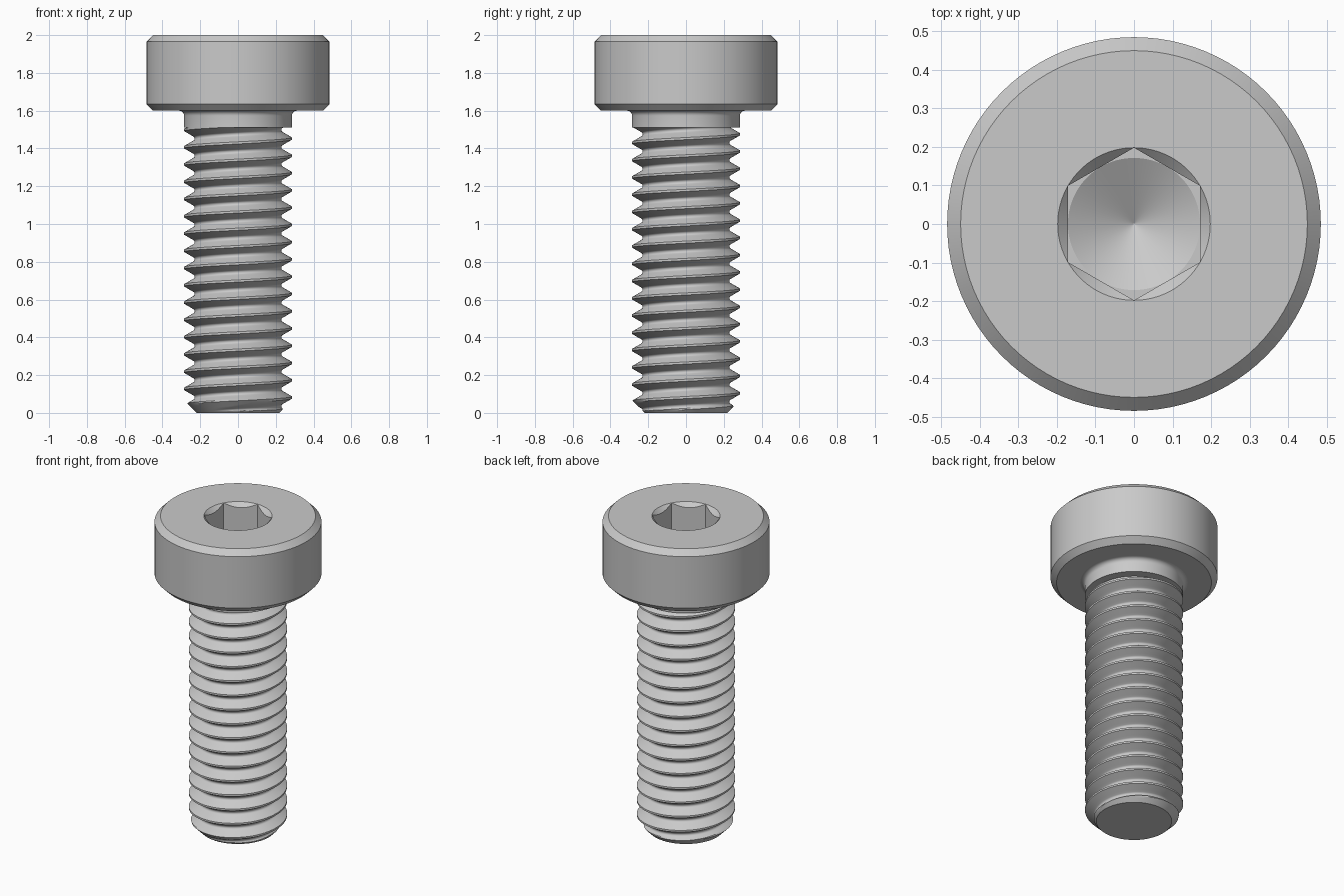
import bpy, bmesh
from math import sin, cos, pi, radians, sqrt

if "Cube" in bpy.data.objects:
    bpy.data.objects.remove(bpy.data.objects["Cube"])

SEG = 96
SHANK_R, SHANK_Z, HEAD_Z = 0.2855, 1.51, 1.6
ANGLES = [2 * pi * j / SEG for j in range(SEG)]

# One plain steel colour
steel = bpy.data.materials.new("steel grey")
steel.use_nodes = True
color = (0.59, 0.59, 0.59, 1)
steel.diffuse_color = color
steel.node_tree.nodes["Principled BSDF"].inputs["Base Color"].default_value = color


def finish(name, bm):
    bmesh.ops.remove_doubles(bm, verts=bm.verts[:], dist=1e-5)
    bmesh.ops.recalc_face_normals(bm, faces=bm.faces[:])
    mesh = bpy.data.meshes.new(name)
    bm.to_mesh(mesh)
    bm.free()
    mesh.materials.append(steel)
    obj = bpy.data.objects.new(name, mesh)
    bpy.context.collection.objects.link(obj)
    bpy.ops.object.select_all(action="DESELECT")
    obj.select_set(True)
    bpy.context.view_layer.objects.active = obj
    bpy.ops.object.shade_smooth_by_angle(angle=radians(22))


def add_face(bm, verts):
    # Skip slivers whose corners coincide
    keep = []
    for v in verts:
        if all((v.co - k.co).length > 1e-5 for k in keep):
            keep.append(v)
    if len(keep) > 2:
        bm.faces.new(keep)


def loft(name, rings):
    """Join rings given as functions of angle returning (radius, z)."""
    bm = bmesh.new()
    rows = []
    for ring in rings:
        row = []
        for a in ANGLES:
            r, z = ring(a)
            row.append(bm.verts.new((r * cos(a), r * sin(a), z)))
        rows.append(row)
    for low, high in zip(rows, rows[1:]):
        for j in range(SEG):
            k = (j + 1) % SEG
            add_face(bm, (low[j], low[k], high[k], high[j]))
    finish(name, bm)


def circle(r, z):
    return lambda a: (r, z)


# Head with chamfered rims and a countersunk hexagonal socket
HEAD_R, BEVEL = 0.485, 0.035
FLAT_R, SOCKET_Z = 0.1715, 1.692
RIM_R = FLAT_R / cos(pi / 6)
CONE_SLOPE, CONE_TIP = 0.577, 0.003


def hex_radius(a):
    return FLAT_R / cos((a + pi / 6) % (pi / 3) - pi / 6)


def socket_edge(a):
    r = hex_radius(a)
    return r, 2 - (RIM_R - r)


loft("socket_head", [
    circle(SHANK_R, HEAD_Z),
    circle(HEAD_R - BEVEL, HEAD_Z),
    circle(HEAD_R, HEAD_Z + BEVEL),
    circle(HEAD_R, 2 - BEVEL),
    circle(HEAD_R - BEVEL, 2),
    circle(RIM_R, 2),
    socket_edge,
    lambda a: (hex_radius(a), SOCKET_Z),
    circle(FLAT_R, SOCKET_Z),
    circle(CONE_TIP, SOCKET_Z - (FLAT_R - CONE_TIP) * CONE_SLOPE),
    circle(0, SOCKET_Z - FLAT_R * CONE_SLOPE),
])

# Plain neck with a fillet under the head
FILLET = 0.027
neck = [circle(0, SHANK_Z), circle(SHANK_R, SHANK_Z)]
for i in range(7):
    t = pi / 2 * i / 6
    neck.append(circle(SHANK_R + FILLET * (1 - cos(t)),
                       HEAD_Z - FILLET * (1 - sin(t))))
loft("neck", neck)

# Right-handed 60 degree thread with flat crests and rounded roots
PITCH, START = 0.0914, -0.01
CREST = PITCH / 16
ROOT_HALF = PITCH / 8
FLANK = PITCH / 2 - CREST - ROOT_HALF
ROOT_ARC = PITCH * sqrt(3) / 12
ARC_CENTRE = SHANK_R - FLANK * sqrt(3) + ROOT_ARC / 2
TIP_R, TIP_SLOPE = 0.219, 1.0
half = [CREST + FLANK * i / 4 for i in range(5)]
half += [PITCH / 2 - ROOT_ARC * sin(pi / 12 * i) for i in (3, 2, 1, 0)]
offsets = [-s for s in reversed(half[:-1])] + half


def thread_radius(z, a):
    s = z - START - PITCH * a / (2 * pi)
    s = abs((s + PITCH / 2) % PITCH - PITCH / 2)
    from_root = PITCH / 2 - s
    if from_root < ROOT_HALF:
        r = ARC_CENTRE - sqrt(ROOT_ARC ** 2 - from_root ** 2)
    else:
        r = SHANK_R - max(s - CREST, 0) * sqrt(3)
    # Chamfer at the tip
    return min(r, TIP_R + TIP_SLOPE * z)


bm = bmesh.new()
columns = []
for a in ANGLES:
    column = []
    for turn in range(-2, 19):
        for s in offsets:
            z = START + PITCH * (turn + a / (2 * pi)) + s
            z = min(max(z, 0), SHANK_Z + 0.003)
            r = thread_radius(z, a)
            column.append(bm.verts.new((r * cos(a), r * sin(a), z)))
    columns.append(column)
# The last column meets the first one a full turn higher
columns.append(columns[0][len(offsets):])
for left, right in zip(columns, columns[1:]):
    for i in range(len(right) - 1):
        add_face(bm, (left[i], right[i], right[i + 1], left[i + 1]))
bmesh.ops.remove_doubles(bm, verts=bm.verts[:], dist=1e-5)
# Close the flat tip
tip = [e for e in bm.edges if e.is_boundary and all(v.co.z < 1e-4 for v in e.verts)]
bmesh.ops.holes_fill(bm, edges=tip, sides=0)
loose = [v for v in bm.verts if not v.link_faces]
bmesh.ops.delete(bm, geom=loose, context="VERTS")
finish("thread", bm)
